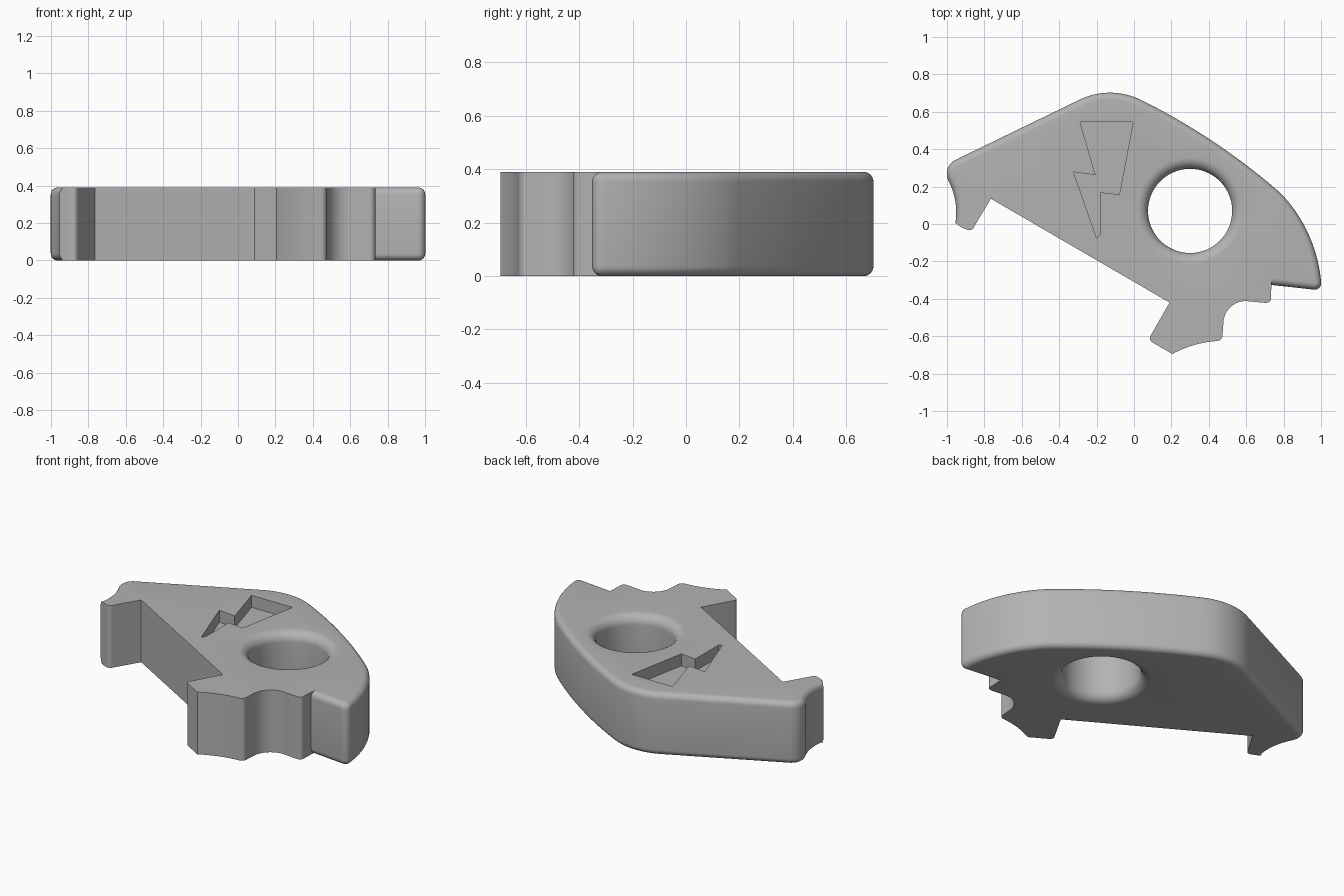
import bpy, bmesh, math
from mathutils import Vector
from mathutils.geometry import intersect_sphere_sphere_2d

cube = bpy.data.objects.get("Cube")
if cube:
    bpy.data.objects.remove(cube)

HEIGHT, FILLET, HOLE_FILLET, RECESS = 0.39, 0.037, 0.06, 0.075


def arc(a, m, b, n):
    """Points of the circular arc from a through m to b."""
    a, m, b = Vector(a), Vector(m), Vector(b)
    u, v = m - a, b - a
    k = 2 * u.cross(v)
    c = a + Vector((v.y * u.length_squared - u.y * v.length_squared,
                    u.x * v.length_squared - v.x * u.length_squared)) / k
    start = math.atan2(a.y - c.y, a.x - c.x)
    end = math.atan2(b.y - c.y, b.x - c.x)
    sweep = (end - start) % math.tau
    if k < 0:
        sweep -= math.tau
    r = (a - c).length
    return [c + r * Vector((math.cos(start + sweep * i / n),
                            math.sin(start + sweep * i / n))) for i in range(n + 1)]


def chain(*pieces):
    """Join points and arcs, dropping repeated points."""
    out = []
    for piece in pieces:
        for p in (piece if isinstance(piece, list) else [piece]):
            p = Vector(p)
            if not out or (p - out[-1]).length > 1e-4:
                out.append(p)
    return out


def inset(points, distances):
    """Move every edge of a clockwise outline inwards by its own distance."""
    n = len(points)
    normals = []
    for i in range(n):
        d = (points[(i + 1) % n] - points[i]).normalized()
        normals.append(Vector((d.y, -d.x)))
    out = []
    for i, p in enumerate(points):
        n1, n2, d1, d2 = normals[i - 1], normals[i], distances[i - 1], distances[i]
        if d1 == d2:
            out.append(p + (n1 + n2) * d1 / (1 + n1.dot(n2)))
        else:
            det = n1.cross(n2)
            out.append(p + Vector((d1 * n2.y - d2 * n1.y, n1.x * d2 - n2.x * d1)) / det)
    return out


def levels(radius, steps):
    """Heights and insets of a wall rounded at its bottom and top."""
    low = [(radius * (1 - math.sin(t)), radius * (1 - math.cos(t)))
           for t in (math.pi / 2 * (1 - i / steps) for i in range(steps + 1))]
    return low + [(HEIGHT - z, d) for z, d in reversed(low)]


def ring(bm, points, z):
    return [bm.verts.new((p.x, p.y, z)) for p in points]


def bridge(bm, a, b):
    for i in range(len(a)):
        j = (i + 1) % len(a)
        bm.faces.new((a[i], a[j], b[j], b[i]))


def loft(bm, rings):
    for a, b in zip(rings, rings[1:]):
        bridge(bm, a, b)


def fill(bm, *loops):
    """Flat face bounded by the first loop, with the others as holes."""
    edges = [bm.edges.get((l[i - 1], l[i])) or bm.edges.new((l[i - 1], l[i]))
             for l in loops for i in range(len(l))]
    bmesh.ops.triangle_fill(bm, edges=edges, use_beauty=True)


# Rounded back edge, from the left hook over the crest to the right tip
back = chain(
    arc((-.955, .005), (-.957, .13), (-.994, .235), 10),
    arc((-.994, .235), (-.997, .295), (-.95, .345), 8),
    arc((-.28, .67), (-.115, .702), (.04, .662), 16),
    arc((.04, .662), (.42, .443), (.783, .166), 20),
    arc((.783, .166), (.94, -.07), (1, -.305), 18),
    arc((1, -.305), (.99, -.342), (.955, -.35), 6),
    (.735, -.326))

# Sharp front edge with the notches, claw and hook
front = chain(
    arc((.732, -.385), (.727, -.413), (.705, -.422), 5),
    arc((.6, -.412), (.515, -.445), (.478, -.53), 12),
    arc((.474, -.585), (.466, -.615), (.44, -.626), 5),
    arc((.44, -.626), (.315, -.649), (.205, -.695), 10),
    arc((.1, -.634), (.085, -.618), (.088, -.598), 4),
    (.19, -.42), (-.765, .135),
    arc((-.855, -.015), (-.872, -.032), (-.895, -.029), 5),
    (-.945, -.002))

outline = back + front
rounded = [i < len(back) - 1 for i in range(len(outline))]

bm = bmesh.new()

# Outer wall
wall = [ring(bm, inset(outline, [d if r else 0.0 for r in rounded]), z)
        for z, d in levels(FILLET, 6)]
loft(bm, wall)

# Round through hole with rounded rims
centre, radius, sides = Vector((.3, .07)), .225, 64
hole = [ring(bm, [centre + (radius + d) * Vector((math.cos(math.tau * i / sides),
                                                  math.sin(math.tau * i / sides)))
                  for i in range(sides)], z)
        for z, d in levels(HOLE_FILLET, 8)]
loft(bm, hole)

# Zigzag recess in the top
zigzag = [Vector(p) for p in ((-.288, .545), (-.005, .545), (-.078, .158), (-.183, .17),
                              (-.183, -.06), (-.2, -.075), (-.323, .278), (-.206, .262))]
recess_top = ring(bm, zigzag, HEIGHT)
recess_floor = ring(bm, zigzag, HEIGHT - RECESS)
bridge(bm, recess_top, recess_floor)
bm.faces.new(recess_floor)

# Flat bottom and top
fill(bm, wall[0], hole[0])
fill(bm, wall[-1], hole[-1], recess_top)

bmesh.ops.recalc_face_normals(bm, faces=bm.faces)
mesh = bpy.data.meshes.new("lever_plate")
bm.to_mesh(mesh)
bm.free()

plate = bpy.data.objects.new("lever_plate", mesh)
bpy.context.collection.objects.link(plate)

grey = bpy.data.materials.new("plain_grey")
grey.use_nodes = True
colour = (.45, .45, .45, 1)
grey.diffuse_color = colour
grey.node_tree.nodes["Principled BSDF"].inputs["Base Color"].default_value = colour
mesh.materials.append(grey)

bpy.ops.object.select_all(action='DESELECT')
plate.select_set(True)
bpy.context.view_layer.objects.active = plate
bpy.ops.object.shade_smooth_by_angle(angle=math.radians(30))
